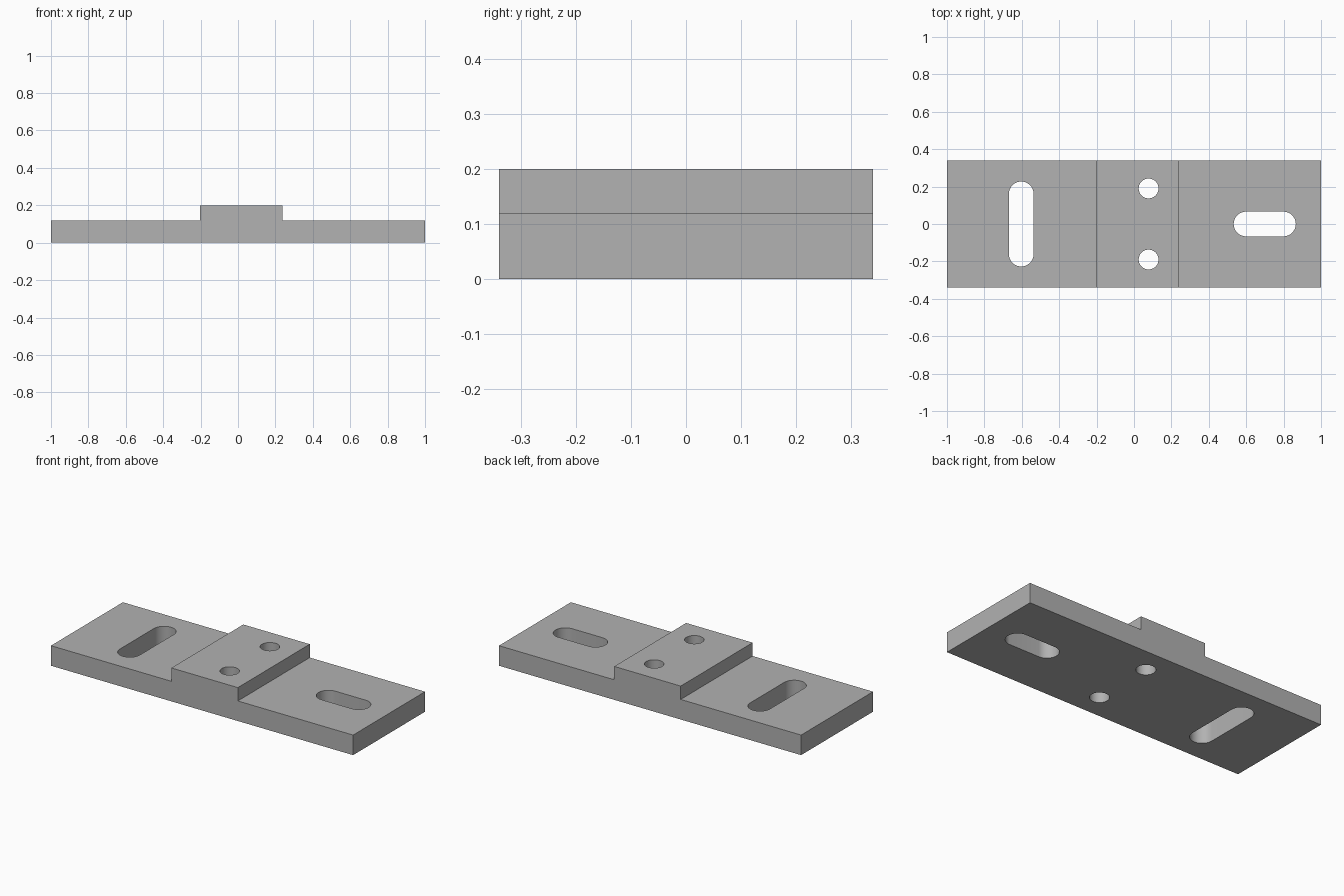
import bpy
import bmesh
from math import cos, sin, pi, radians

cube = bpy.data.objects.get("Cube")
if cube:
    bpy.data.objects.remove(cube, do_unlink=True)

HALF_LENGTH, HALF_WIDTH = 1.0, 0.34
BASE_TOP, PAD_TOP = 0.12, 0.20
PAD_LEFT, PAD_RIGHT = -0.203, 0.237

# Plain grey metal
grey = bpy.data.materials.new("grey_metal")
grey.use_nodes = True
colour = (0.445, 0.445, 0.445, 1)
grey.diffuse_color = colour
grey.node_tree.nodes["Principled BSDF"].inputs["Base Color"].default_value = colour


def prism(name, outline, direction):
    """Extrude a closed outline along a direction into a solid object."""
    bm = bmesh.new()
    face = bm.faces.new([bm.verts.new(p) for p in outline])
    ext = bmesh.ops.extrude_face_region(bm, geom=[face])
    verts = [g for g in ext["geom"] if isinstance(g, bmesh.types.BMVert)]
    bmesh.ops.translate(bm, verts=verts, vec=direction)
    bmesh.ops.recalc_face_normals(bm, faces=bm.faces)
    mesh = bpy.data.meshes.new(name)
    bm.to_mesh(mesh)
    bm.free()
    mesh.materials.append(grey)
    obj = bpy.data.objects.new(name, mesh)
    bpy.context.collection.objects.link(obj)
    return obj


def slot_outline(x, y, radius, dx=0, dy=0, steps=24):
    """Rounded slot with arc centres offset by (dx, dy); a circle if both are 0."""
    start = 0 if dy else -pi / 2
    points = []
    for side in (1, -1):
        for i in range(steps + (1 if dx or dy else 0)):
            a = start + pi * i / steps + (0 if side == 1 else pi)
            points.append((x + side * dx + radius * cos(a),
                           y + side * dy + radius * sin(a), -0.1))
    return points


# Stepped plate: base with a raised pad across the full width
profile = [(-HALF_LENGTH, 0), (HALF_LENGTH, 0), (HALF_LENGTH, BASE_TOP),
           (PAD_RIGHT, BASE_TOP), (PAD_RIGHT, PAD_TOP),
           (PAD_LEFT, PAD_TOP), (PAD_LEFT, BASE_TOP), (-HALF_LENGTH, BASE_TOP)]
plate = prism("mounting_plate", [(x, -HALF_WIDTH, z) for x, z in profile],
              (0, 2 * HALF_WIDTH, 0))

# Cross slot, lengthwise slot and two round pad holes
cutouts = {
    "cross_slot_cutter": slot_outline(-0.603, 0, 0.066, dy=0.161),
    "long_slot_cutter": slot_outline(0.699, 0, 0.066, dx=0.1),
    "front_hole_cutter": slot_outline(0.078, -0.19, 0.053),
    "back_hole_cutter": slot_outline(0.078, 0.19, 0.053),
}
bpy.context.view_layer.objects.active = plate
for name, outline in cutouts.items():
    cutter = prism(name, outline, (0, 0, 0.5))
    cutter.hide_render = True
    cut = plate.modifiers.new(name, "BOOLEAN")
    cut.operation, cut.solver, cut.object = "DIFFERENCE", "EXACT", cutter
    bpy.ops.object.modifier_apply(modifier=cut.name)
    bpy.data.objects.remove(cutter, do_unlink=True)

# Smooth hole walls, sharp plate edges
bpy.ops.object.select_all(action="DESELECT")
plate.select_set(True)
bpy.ops.object.shade_smooth_by_angle(angle=radians(30))
